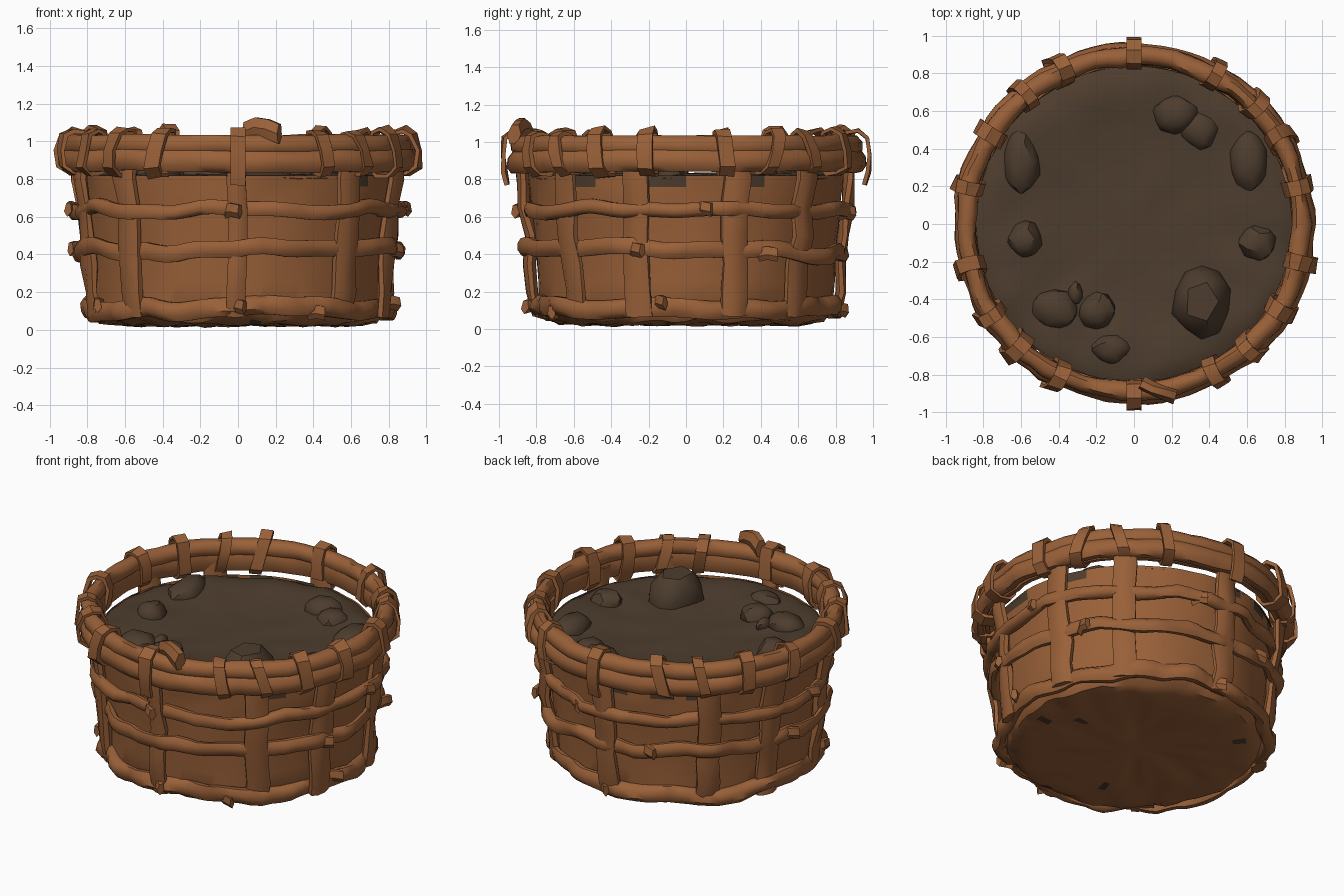
import bpy, bmesh, math, random
from math import sin, cos, pi, radians
from mathutils import Vector, noise

random.seed(7)
if "Cube" in bpy.data.objects:
    bpy.data.objects.remove(bpy.data.objects["Cube"])


def material(name, colour):
    m = bpy.data.materials.new(name)
    m.use_nodes = True
    m.diffuse_color = (*colour, 1)
    m.node_tree.nodes["Principled BSDF"].inputs["Base Color"].default_value = (*colour, 1)
    return m


WICKER = material("wicker brown", (0.32, 0.118, 0.04))
SOIL = material("dark soil", (0.075, 0.046, 0.027))
UP = Vector((0, 0, 1))


def polar(r, a, z):
    return Vector((r * cos(a), r * sin(a), z))


def wob(p, scale, amount):
    return noise.noise(p * scale) * amount


def finish(bm, name, mats, angle=40):
    bmesh.ops.recalc_face_normals(bm, faces=bm.faces)
    mesh = bpy.data.meshes.new(name)
    bm.to_mesh(mesh)
    bm.free()
    for m in mats:
        mesh.materials.append(m)
    obj = bpy.data.objects.new(name, mesh)
    bpy.context.collection.objects.link(obj)
    bpy.ops.object.select_all(action='DESELECT')
    obj.select_set(True)
    bpy.context.view_layer.objects.active = obj
    bpy.ops.object.shade_smooth_by_angle(angle=radians(angle))
    return obj


def sweep(bm, path, side, wide, thick, closed=False, sides=8, rough=0.0):
    """Sweep an oval section along a path; side(p) gives its wide direction."""
    n, rings = len(path), []
    for i, p in enumerate(path):
        a = path[i - 1] if closed or i else p
        b = path[(i + 1) % n] if closed or i < n - 1 else p
        s = side(p)
        out = (b - a).cross(s).normalized()
        ring = []
        for k in range(sides):
            t = 2 * pi * (k + 0.5) / sides
            c, d = cos(t), sin(t)
            v = p + s * wide * c + out * thick * d
            ring.append(bm.verts.new(v + out * wob(v, 7, rough)))
        rings.append(ring)
    for i in range(n if closed else n - 1):
        A, B = rings[i], rings[(i + 1) % n]
        for k in range(sides):
            j = (k + 1) % sides
            bm.faces.new((A[k], A[j], B[j], B[k]))
    if not closed:
        bm.faces.new(rings[0])
        bm.faces.new(rings[-1])


def lathe(bm, profile, segs, shake):
    """Revolve a profile that starts on the axis, with a rough surface."""
    first = bm.verts.new((0, 0, profile[0][1]))
    prev = None
    for r, z in profile[1:]:
        ring = [bm.verts.new(shake(polar(r, 2 * pi * i / segs, z))) for i in range(segs)]
        for i in range(segs):
            j = (i + 1) % segs
            if prev:
                bm.faces.new((prev[i], prev[j], ring[j], ring[i]))
            else:
                bm.faces.new((first, ring[i], ring[j]))
        prev = ring


def tangent(p):
    return Vector((-p.y, p.x, 0)).normalized()


# Rough inner shell with a closed bottom and a few soil stains
def shake_shell(p):
    if p.z < 0.08:
        return p + UP * wob(p, 8, 0.025)
    return p * 1 + Vector((p.x, p.y, 0)) * wob(p, 5, 0.02)


bm = bmesh.new()
lathe(bm, [(0, .03), (.15, .03), (.3, .03), (.42, .025), (.52, .025), (.6, .025), (.68, .03),
           (.74, .045), (.785, .1), (.79, .25), (.8, .4), (.815, .55), (.83, .7),
           (.835, .76), (.84, .82)], 72, shake_shell)
for f in bm.faces:
    c = f.calc_center_median()
    r = math.hypot(c.x, c.y)
    stain = noise.noise(c * 6 + Vector((3, 1, 5)))
    if (c.z > .75 and stain > .3) or (c.z < .06 and r > .45 and stain > .5):
        f.material_index = 1
finish(bm, "basket_shell", [WICKER, SOIL], 35)


# Soil surface, slightly dished with a lumpy edge
def shake_soil(p):
    r = math.hypot(p.x, p.y)
    return p + UP * (wob(p, 5, 0.03) * min(1, r * 1.3))


bm = bmesh.new()
lathe(bm, [(0, .8), (.1, .8), (.2, .8), (.3, .802), (.4, .805), (.5, .812), (.58, .822),
           (.66, .832), (.74, .835), (.8, .828), (.838, .81)], 64, shake_soil)
finish(bm, "soil", [SOIL])

# Clods and stones: x, y, half width, half depth, height above the soil
clods = [(.36, -.41, .16, .2, .16), (.65, -.1, .1, .1, .08), (.61, .33, .1, .17, .08),
         (.22, .58, .13, .1, .08), (.35, .5, .1, .1, .06), (-.6, .33, .1, .18, .08),
         (-.58, -.08, .1, .1, .09), (-.42, -.45, .13, .1, .07), (-.2, -.46, .1, .1, .07),
         (-.12, -.66, .11, .08, .06), (-.31, -.37, .04, .06, .05)]
bm = bmesh.new()
for x, y, w, d, h in clods:
    made = bmesh.ops.create_icosphere(bm, subdivisions=2, radius=1)["verts"]
    for v in made:
        q = v.co * (1 + wob(v.co + Vector((x, y, 0)) * 9, 1.3, .25))
        v.co = Vector((x + q.x * w, y + q.y * d, .81 + min(q.z, .85) * h * 1.15))
finish(bm, "soil_clods", [SOIL], 35)


# Horizontal woven bands that weave in and out of the staves
def hoop(name, r, z, wide, thick, weave=0.0, phase=0.0, drift=0.0, rough=0.03):
    bm = bmesh.new()
    path = []
    for i in range(80):
        a = 2 * pi * i / 80
        p = polar(1, a, z)
        path.append(polar(r + weave * cos(5 * (a - pi / 2) + phase) + wob(p, 4, .015), a,
                          z + wob(p, 3, drift)))
    sweep(bm, path, lambda p: UP, wide, thick, True, 8, rough)
    finish(bm, name, [WICKER], 50)


hoop("upper_band", .865, .635, .042, .032, .018, 0, .045)
hoop("lower_band", .845, .42, .048, .032, .018, pi, .05)
hoop("base_band", .8, .11, .055, .04, .008, 0, .04, .04)
hoop("rim_outer", .915, .895, .062, .046, 0, 0, .015, .02)
hoop("rim_top", .89, .98, .058, .052, 0, 0, .012, .02)
hoop("rim_inner", .872, .91, .075, .03, 0, 0, .01, .015)

# Upright staves
bm = bmesh.new()
for deg in (-90, -47, -18, 18, 46, 90, 134, 162, 198, 227):
    a = radians(deg)
    w = .055 if deg == -90 else .076
    path = [polar(r + random.uniform(-.008, .008), a + random.uniform(-.015, .015), z)
            for r, z in ((.8, .07), (.815, .2), (.83, .35), (.845, .5),
                         (.86, .65), (.875, .8), (.885, .93))]
    sweep(bm, path, tangent, w, .034, rough=.03)
finish(bm, "staves", [WICKER], 50)

# Flat ties wrapped round the rim
bm = bmesh.new()
loop = [(.832, .87), (.832, .98), (.855, 1.045), (.905, 1.058), (.95, 1.03),
        (.972, .95), (.968, .87), (.92, .83), (.86, .83)]
for deg in (13, 30, 45, 62, 116, 131, 148, 167, 195, 212, 226, 243, -61, -46, -30, -13):
    a, lean = radians(deg), random.uniform(-.35, .35)
    grow = random.uniform(.96, 1.08)
    path = [polar(.9 + (r - .9) * grow, a + (z - .94) * lean, .94 + (z - .94) * grow)
            for r, z in loop]
    sweep(bm, path, tangent, random.uniform(.045, .06), .016, True, 4, .03)
finish(bm, "rim_ties", [WICKER], 35)

# Long hanging straps at front and back
bm = bmesh.new()
for deg in (-90, 90):
    path = [polar(r, radians(deg), z) for r, z in
            ((.835, .86), (.835, .98), (.86, 1.05), (.92, 1.06), (.967, 1.02),
             (.982, .93), (.972, .84), (.955, .77))]
    sweep(bm, path, tangent, .058, .016, False, 4, .02)
finish(bm, "hanging_straps", [WICKER], 35)

# Loose twisted end on top of the front rim
bm = bmesh.new()
sweep(bm, [Vector(p) for p in ((.04, -.84, 1.05), (.1, -.87, 1.075), (.16, -.9, 1.065),
                               (.22, -.92, 1.04))], lambda p: UP, .06, .035, False, 6, .02)
finish(bm, "loose_strap_end", [WICKER], 35)

# Frayed stubs where band ends poke out
bm = bmesh.new()
for deg, r, z in ((4, .87, .64), (-20, .86, .42), (28, .86, .4), (182, .87, .64),
                  (170, .85, .43), (-94, .87, .63), (-92, .81, .12), (75, .86, .62),
                  (108, .85, .42), (205, .81, .13), (-12, .81, .14), (86, .81, .1), (-62, .81, .09)):
    a = radians(deg)
    path = [polar(r - .02, a, z), polar(r + .02, a + .03, z + .01), polar(r + .045, a + .08, z)]
    sweep(bm, path, lambda p: UP, .04, .022, False, 5, .02)
finish(bm, "frayed_ends", [WICKER], 35)
